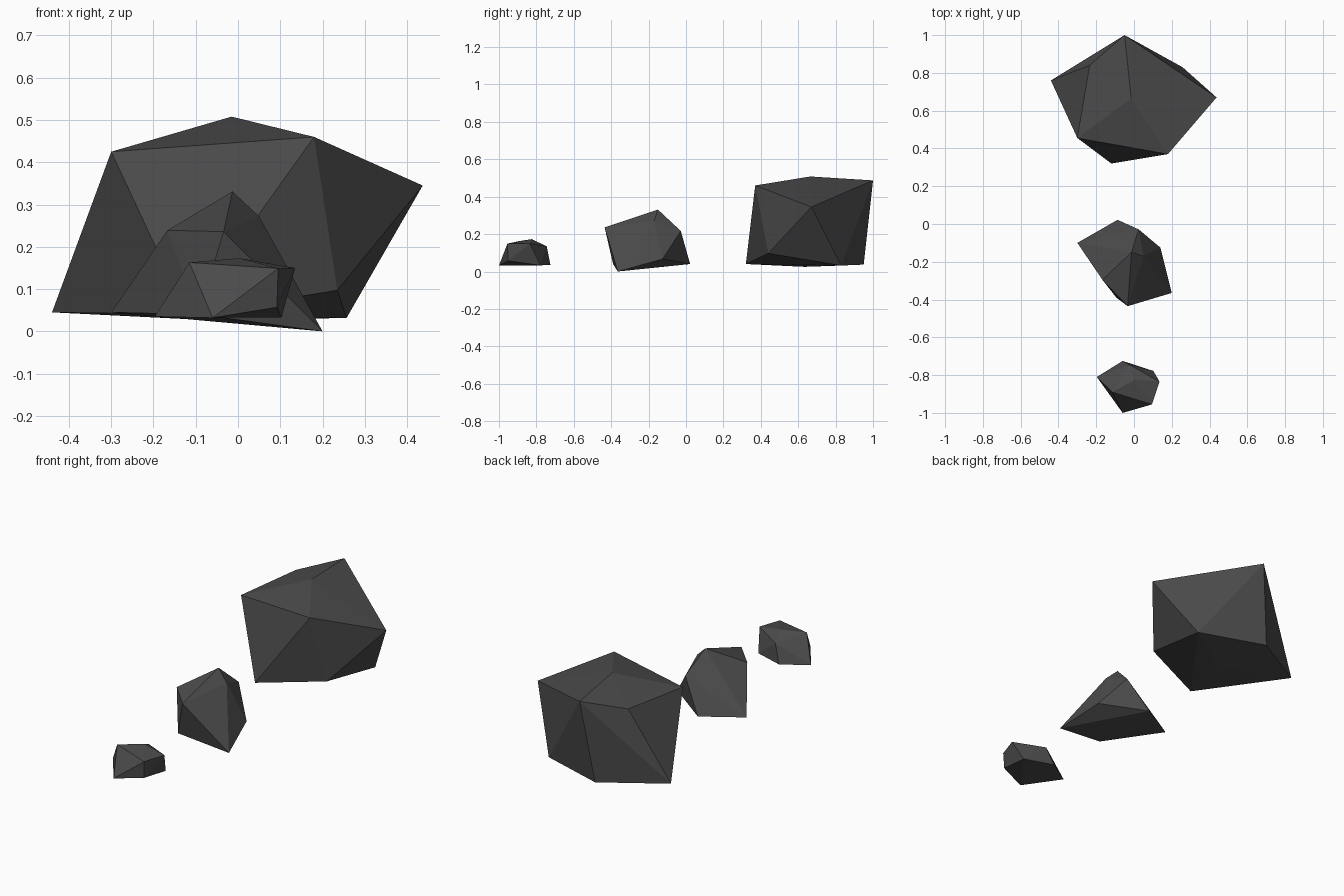
import bpy, bmesh

stone = bpy.data.materials.new("dark_stone")
stone.diffuse_color = (0.07, 0.07, 0.07, 1)


def rock(name, corners):
    """Faceted boulder: convex hull around a few corner points."""
    bm = bmesh.new()
    for c in corners:
        bm.verts.new(c)
    res = bmesh.ops.convex_hull(bm, input=bm.verts)
    loose = [v for v in bm.verts if not v.link_faces]
    bmesh.ops.delete(bm, geom=loose, context='VERTS')
    bmesh.ops.recalc_face_normals(bm, faces=bm.faces)
    me = bpy.data.meshes.new(name)
    bm.to_mesh(me)
    bm.free()
    me.materials.append(stone)
    ob = bpy.data.objects.new(name, me)
    bpy.context.collection.objects.link(ob)
    return ob


# Large rock at the back
rock("large_rock", [
    (-.44, .76, .045), (-.11, .95, .037), (.257, .83, .032),
    (.235, .44, .097), (-.12, .32, .04), (-.04, .635, .025),
    (.437, .67, .345), (.18, .37, .46), (-.30, .455, .425),
    (-.235, .84, .434), (-.05, 1.0, .487), (-.015, .665, .508)])

# Medium rock in the middle
rock("medium_rock", [
    (-.30, -.10, .045), (-.087, .022, .04), (.14, -.125, .067),
    (.20, -.365, 0), (-.093, -.39, .04), (.024, -.028, .217),
    (-.034, -.435, .236), (-.167, -.296, .239), (.05, -.17, .272),
    (-.013, -.15, .331)])

# Small rock at the front
rock("small_rock", [
    (-.197, -.81, .035), (-.06, -.725, .035), (.103, -.778, .033),
    (.092, -.95, .057), (-.06, -1.0, .032), (.135, -.835, .15),
    (.095, -.955, .149), (-.115, -.89, .163), (.003, -.825, .173),
    (-.024, -.745, .135)])
